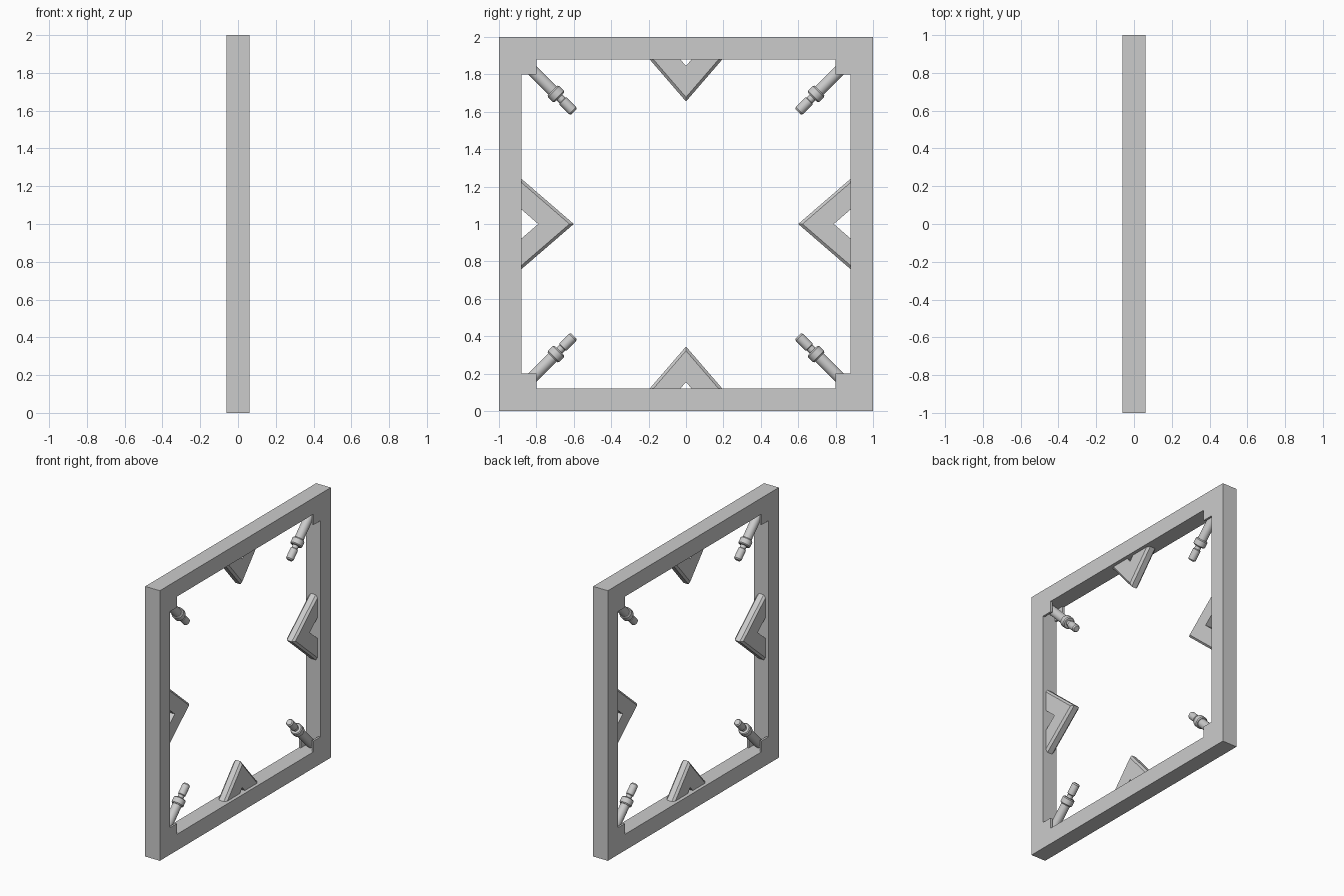
import bpy, bmesh, math
from mathutils import Matrix, Vector

if "Cube" in bpy.data.objects:
    bpy.data.objects.remove(bpy.data.objects["Cube"], do_unlink=True)

HALF = 0.06      # half the frame depth
INNER = 0.88     # distance from centre to the inner walls
LIP = 0.80       # inner corner of each bracket
CENTRE = Matrix.Translation((0, 0, 1))


def finish(name, bm, matrix):
    bmesh.ops.recalc_face_normals(bm, faces=bm.faces)
    mesh = bpy.data.meshes.new(name)
    bm.to_mesh(mesh)
    bm.free()
    mesh.transform(matrix)
    obj = bpy.data.objects.new(name, mesh)
    bpy.context.collection.objects.link(obj)
    return obj


def add_box(bm, low, high):
    low, high = Vector(low), Vector(high)
    size = Matrix.Diagonal((high - low).to_4d())
    size[3][3] = 1
    bmesh.ops.create_cube(bm, size=1, matrix=Matrix.Translation((low + high) / 2) @ size)


def turn(angle):
    return CENTRE @ Matrix.Rotation(angle, 4, "X")


def frame():
    # Four matching rings joined into one square tube
    bm = bmesh.new()
    signs = [(-1, -1), (1, -1), (1, 1), (-1, 1)]
    loops = [[bm.verts.new((x, a * r, b * r)) for a, b in signs]
             for x, r in ((-HALF, 1), (HALF, 1), (HALF, INNER), (-HALF, INNER))]
    for i in range(4):
        a, b = loops[i], loops[(i + 1) % 4]
        for j in range(4):
            k = (j + 1) % 4
            bm.faces.new((a[j], a[k], b[k], b[j]))
    finish("square_frame", bm, CENTRE)


def chevron(name, apex, matrix):
    # Pointed V pressed into the frame, with bevelled outer slopes
    slope, base, thick = 0.863, 0.90, 0.035
    notch = apex + 0.19
    w, n = (base - apex) * slope, (base - notch) * slope
    bm = bmesh.new()
    outline = [(-w, base), (0, apex), (w, base), (n, base), (0, notch), (-n, base)]
    verts = [bm.verts.new((-thick, y, -z)) for y, z in outline]
    face = bm.faces.new(verts)
    made = bmesh.ops.extrude_face_region(bm, geom=[face])["geom"]
    bmesh.ops.translate(bm, vec=(2 * thick, 0, 0),
                        verts=[v for v in made if isinstance(v, bmesh.types.BMVert)])

    def outer(e):
        a, b = (v.co for v in e.verts)
        on_slope = all(abs(abs(p.y) - (-p.z - apex) * slope) < 0.001 for p in (a, b))
        return on_slope and abs(a.x - b.x) < 0.001
    bmesh.ops.bevel(bm, geom=[e for e in bm.edges if outer(e)],
                    offset=0.015, segments=1, affect="EDGES")
    finish(name, bm, matrix)


def bracket(name, matrix):
    # Two cheek plates with a recessed core between them
    bm = bmesh.new()
    cheek = 0.045
    for x0, x1 in ((-HALF, -cheek), (cheek, HALF)):
        add_box(bm, (x0, LIP, -INNER), (x1, INNER, -LIP))
    add_box(bm, (-cheek, 0.85, -INNER), (cheek, INNER, -0.85))
    finish(name, bm, matrix)


def pin(name, matrix):
    # Turned rod with collar and narrow tip, pointing to the centre
    profile = [(0, 0), (0.032, 0), (0.032, 0.212), (0.037, 0.212), (0.043, 0.219),
               (0.043, 0.256), (0.037, 0.263), (0.021, 0.263), (0.021, 0.285),
               (0.027, 0.29), (0.027, 0.363), (0.020, 0.372), (0, 0.372)]
    bm = bmesh.new()
    verts = [bm.verts.new((r, 0, h)) for r, h in profile]
    edges = [bm.edges.new(pair) for pair in zip(verts, verts[1:])]
    bmesh.ops.spin(bm, geom=verts + edges, cent=(0, 0, 0), axis=(0, 0, 1),
                   angle=math.tau, steps=20, use_duplicate=False)
    bmesh.ops.remove_doubles(bm, verts=bm.verts, dist=0.0001)
    seat = Matrix.Translation((0, 0.863, -0.863)) @ Matrix.Rotation(math.pi / 4, 4, "X")
    obj = finish(name, bm, matrix @ seat)
    bpy.ops.object.select_all(action="DESELECT")
    obj.select_set(True)
    bpy.context.view_layer.objects.active = obj
    bpy.ops.object.shade_smooth_by_angle(angle=math.radians(30))


frame()
sides = ["bottom", "back", "top", "front"]
corners = ["lower_back", "upper_back", "upper_front", "lower_front"]
for i in range(4):
    spin = turn(i * math.pi / 2)
    # Side chevrons reach further inward than the top and bottom ones
    chevron(sides[i] + "_chevron", 0.60 if i % 2 else 0.655, spin)
    bracket(corners[i] + "_bracket", spin)
    pin(corners[i] + "_pin", spin)
